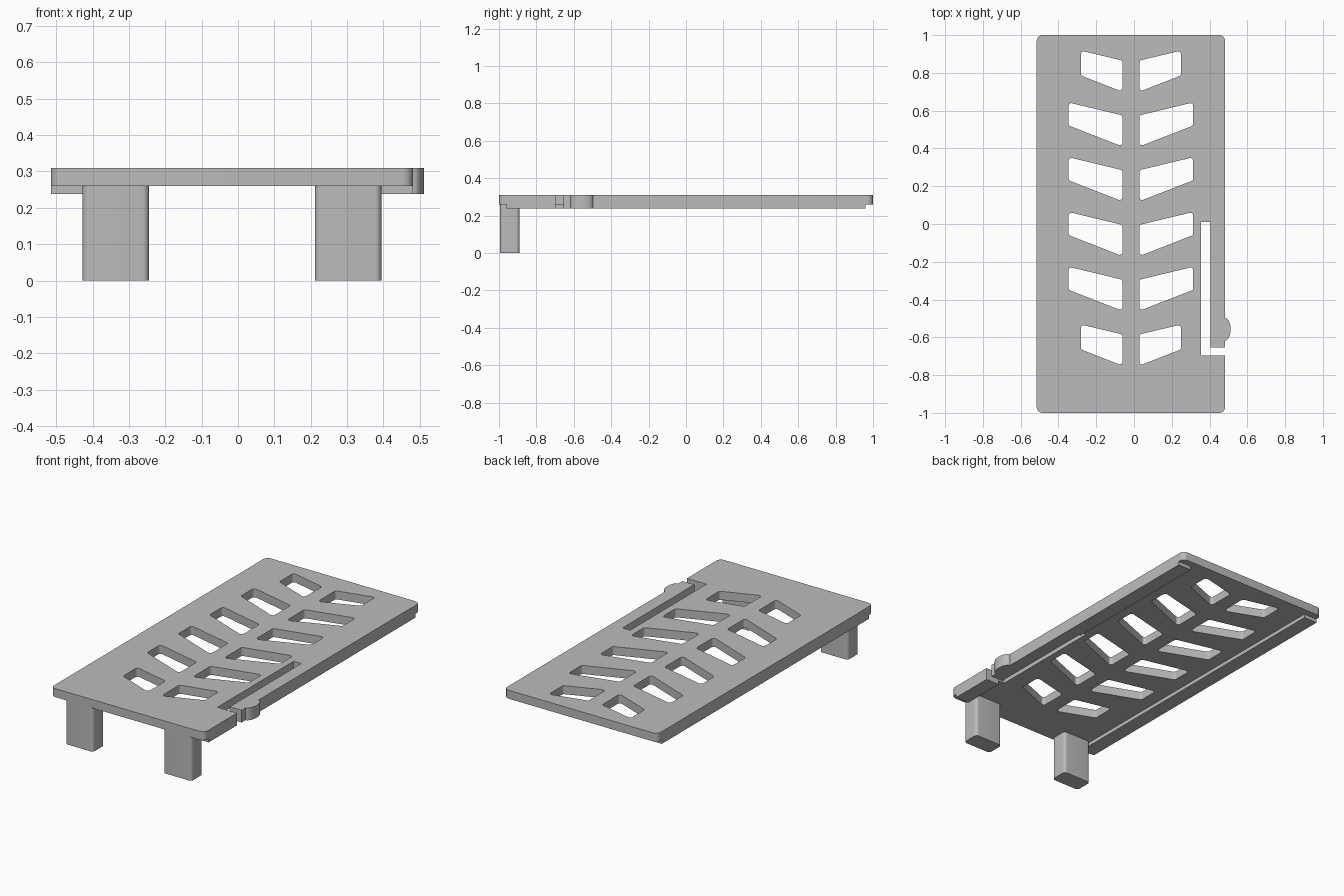
import bpy, bmesh, math
from mathutils import Vector

cube = bpy.data.objects.get("Cube")
if cube:
    bpy.data.objects.remove(cube)

grey = bpy.data.materials.new("light_grey_plastic")
grey.use_nodes = True
colour = (0.5, 0.5, 0.5, 1)
grey.diffuse_color = colour
grey.node_tree.nodes["Principled BSDF"].inputs["Base Color"].default_value = colour

LEFT, RIGHT, MID = -0.515, 0.482, -0.0165
DECK_LOW, DECK_TOP, RAIL_LOW = 0.26, 0.31, 0.238
RAIL_IN = 0.395                       # inner edge of the side rail
SLOT_IN, SLOT_OUT, SLOT_END = 0.355, 0.405, 0.01
GAP_LOW, GAP_TOP = -0.697, -0.655


def rounded(corners, radius, steps=6):
    """Round every corner of a polygon with a quadratic arc."""
    pts, n = [], len(corners)
    for i in range(n):
        p = Vector(corners[i])
        a = (Vector(corners[i - 1]) - p).normalized()
        b = (Vector(corners[(i + 1) % n]) - p).normalized()
        half = a.angle(b) / 2
        reach = radius / math.tan(half)
        centre = p + (a + b).normalized() * radius / math.sin(half)
        start, end = p + a * reach - centre, p + b * reach - centre
        for k in range(steps + 1):
            d = start.lerp(end, k / steps)
            pts.append(centre + d.normalized() * radius)
    return pts


def box(x0, x1, y0, y1):
    return [(x0, y0), (x1, y0), (x1, y1), (x0, y1)]


def prism(name, outlines, z0, z1):
    """Extrude a filled outline, with any further outlines as holes."""
    curve = bpy.data.curves.new(name, 'CURVE')
    curve.dimensions, curve.fill_mode = '2D', 'BOTH'
    curve.extrude = (z1 - z0) / 2
    for pts in outlines:
        spline = curve.splines.new('POLY')
        spline.points.add(len(pts) - 1)
        for sp, p in zip(spline.points, pts):
            sp.co = (p[0], p[1], 0, 1)
        spline.use_cyclic_u = True
    ob = bpy.data.objects.new(name, curve)
    bpy.context.collection.objects.link(ob)
    bpy.ops.object.select_all(action='DESELECT')
    ob.select_set(True)
    bpy.context.view_layer.objects.active = ob
    bpy.ops.object.convert(target='MESH')
    ob = bpy.context.view_layer.objects.active
    bm = bmesh.new()
    bm.from_mesh(ob.data)
    bmesh.ops.remove_doubles(bm, verts=bm.verts, dist=1e-5)
    bmesh.ops.translate(bm, verts=bm.verts, vec=(0, 0, (z0 + z1) / 2))
    bmesh.ops.recalc_face_normals(bm, faces=bm.faces)
    bm.to_mesh(ob.data)
    bm.free()
    ob.data.materials.clear()
    ob.data.materials.append(grey)
    bpy.ops.object.shade_smooth_by_angle(angle=math.radians(30))
    return ob


# Latch bump on the free end of the spring arm
bump = []
for k in range(17):
    t = math.pi * (k / 16 - 0.5)
    bump.append((RIGHT + 0.03 * math.cos(t), -0.557 + 0.06 * math.sin(t)))

# Deck outline: rounded plate with the spring arm slot cut in from the right edge
plate = rounded(box(LEFT, RIGHT, -1, 1), 0.03)
quarter = len(plate) // 4
arm_edge = [(SLOT_OUT, SLOT_END), (SLOT_OUT, GAP_TOP), (RIGHT, GAP_TOP)] + bump
slot = [(RIGHT, GAP_LOW), (SLOT_IN, GAP_LOW), (SLOT_IN, SLOT_END)] + arm_edge
deck = plate[:2 * quarter] + slot + plate[2 * quarter:]

# Chevron vents: mirrored slanted holes, shorter in the first and last row
holes = []
for row in range(6):
    y = 0.70 - 0.29 * row
    reach = 0.265 if row in (0, 5) else 0.33
    near = 0.0445
    run = reach - near
    profile = [(near, y), (reach, y + 0.39 * run),
               (reach, y + 0.165 + 0.24 * run), (near, y + 0.165)]
    for side in (-1, 1):
        holes.append(rounded([(MID + side * px, py) for px, py in profile], 0.015))
prism("deck", [deck] + holes, DECK_LOW, DECK_TOP)

# Side rails under the deck
prism("right_side_rail", [box(LEFT, 2 * MID - RAIL_IN, -0.96, 0.96)], RAIL_LOW, DECK_LOW)
prism("left_front_rail", [box(RAIL_IN, RIGHT, -0.96, GAP_LOW)], RAIL_LOW, DECK_LOW)
rail = [(RAIL_IN, 0.96), (RAIL_IN, SLOT_END)] + arm_edge + [(RIGHT, 0.96)]
prism("left_rail_and_arm", [rail], RAIL_LOW, DECK_LOW)

# Front legs
for name, side in (("left_leg", 1), ("right_leg", -1)):
    xs = sorted((MID + side * 0.228, MID + side * 0.411))
    prism(name, [rounded(box(xs[0], xs[1], -0.995, -0.89), 0.018)], 0, DECK_LOW)
